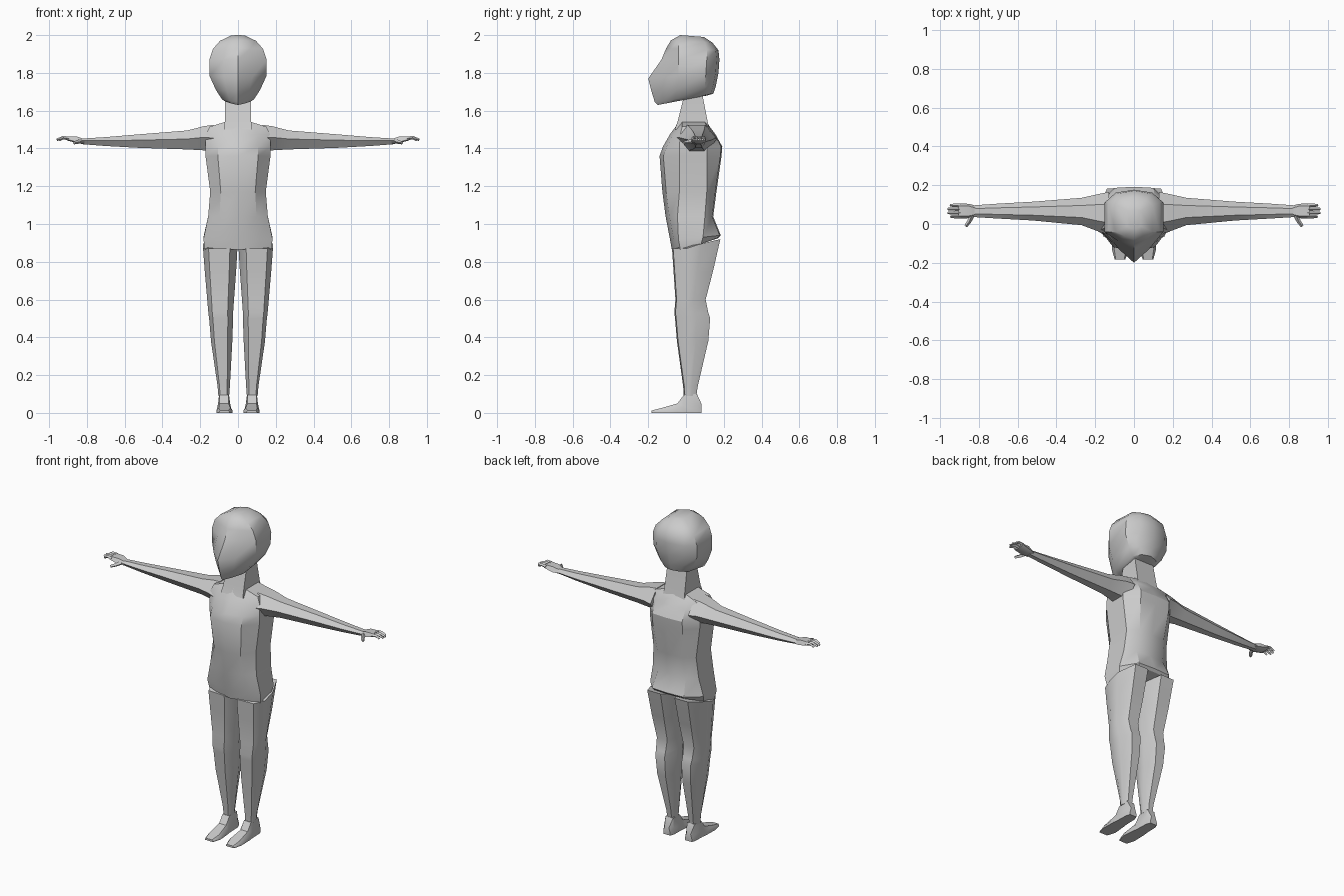
import bpy, bmesh
from mathutils import Vector

grey = bpy.data.materials.new("light grey")
grey.diffuse_color = (0.6, 0.6, 0.6, 1)


def loft(name, rings, mirror=False, angle=32):
    """Skin a list of equal-length point rings and cap both ends."""
    bm = bmesh.new()
    loops = [[bm.verts.new(p) for p in ring] for ring in rings]
    n = len(loops[0])
    for a, b in zip(loops, loops[1:]):
        for i in range(n):
            j = (i + 1) % n
            bm.faces.new((a[i], a[j], b[j], b[i]))
    bm.faces.new(loops[0])
    bm.faces.new(loops[-1])
    if mirror:
        geo = bm.verts[:] + bm.edges[:] + bm.faces[:]
        copy = bmesh.ops.duplicate(bm, geom=geo)["geom"]
        for v in copy:
            if isinstance(v, bmesh.types.BMVert):
                v.co.x *= -1
    bmesh.ops.recalc_face_normals(bm, faces=bm.faces[:])
    mesh = bpy.data.meshes.new(name)
    bm.to_mesh(mesh)
    bm.free()
    mesh.materials.append(grey)
    ob = bpy.data.objects.new(name, mesh)
    bpy.context.collection.objects.link(ob)
    bpy.ops.object.select_all(action='DESELECT')
    ob.select_set(True)
    bpy.context.view_layer.objects.active = ob
    bpy.ops.object.shade_smooth_by_angle(angle=angle * 3.14159 / 180)
    return ob


def symmetric(half):
    """Close a half outline that starts and ends on x = 0."""
    return half + [(-x, y, z) for x, y, z in half[-2:0:-1]]


# Head: pointed face, flat sides, rounded back
# zf, zb, front y, back y, half width, side front y, side back y
head = [
    (1.63, 1.68, -0.150, 0.110, 0.065, -0.06, 0.07),
    (1.645, 1.69, -0.165, 0.145, 0.085, -0.06, 0.09),
    (1.70, 1.73, -0.182, 0.158, 0.118, -0.05, 0.10),
    (1.77, 1.80, -0.200, 0.172, 0.150, -0.04, 0.105),
    (1.87, 1.87, -0.130, 0.177, 0.152, -0.04, 0.11),
    (1.93, 1.92, -0.105, 0.172, 0.132, -0.04, 0.11),
    (1.972, 1.96, -0.080, 0.140, 0.095, -0.04, 0.10),
    (2.0, 1.99, -0.030, 0.095, 0.035, -0.01, 0.07),
]
rings = []
for zf, zb, f, b, w, sf, sb in head:
    def zz(y, zf=zf, zb=zb, f=f, b=b):
        return zf + (zb - zf) * (y - f) / (b - f)
    half = [(0, f), (0.50 * w, f + 0.42 * (sf - f)), (w, sf), (w, sb),
            (0.62 * w, b - 0.015), (0, b)]
    rings.append(symmetric([(x, y, zz(y)) for x, y in half]))
loft("head", rings, angle=40)

# Neck
loft("neck", [[(-w, f, z), (w, f, z), (w, b, z), (-w, b, z)]
              for z, w, f, b in [(1.50, 0.075, -0.06, 0.125), (1.54, 0.07, -0.045, 0.115),
                                 (1.72, 0.066, 0.0, 0.08)]])

# Torso: keeled front, flat flanks
# z, half width, front y, back y, side front y, side back y, back edge drop
torso = [
    (0.865, 0.175, -0.075, 0.175, -0.03, 0.08, 0.06),
    (0.92, 0.183, -0.085, 0.188, -0.04, 0.09, 0.02),
    (1.04, 0.158, -0.108, 0.148, -0.045, 0.10, 0.0),
    (1.17, 0.147, -0.125, 0.165, -0.035, 0.11, 0.0),
    (1.36, 0.172, -0.140, 0.192, -0.035, 0.11, 0.0),
    (1.41, 0.172, -0.122, 0.196, -0.035, 0.11, 0.0),
    (1.475, 0.17, -0.085, 0.160, -0.03, 0.11, 0.0),
    (1.515, 0.15, -0.055, 0.130, -0.02, 0.11, 0.0),
    (1.54, 0.07, -0.045, 0.115, -0.02, 0.10, 0.0),
]
loft("torso", [symmetric([(0, f, z), (0.62 * w, f + 0.02, z), (w, sf, z),
                          (w, sb, z + d / 2), (0.6 * w, b - 0.01, z + d), (0, b - 0.004, z + d)])
               for z, w, f, b, sf, sb, d in torso])

# Legs: broad front and back panels, narrow side strips
# z, inner x, outer x, front y, back y
legs = [
    (0.09, 0.047, 0.104, -0.012, 0.055),
    (0.14, 0.043, 0.108, -0.015, 0.062),
    (0.38, 0.030, 0.143, -0.048, 0.118),
    (0.50, 0.026, 0.153, -0.058, 0.128),
    (0.53, 0.026, 0.157, -0.062, 0.118),
    (0.60, 0.021, 0.163, -0.056, 0.104),
    (0.75, 0.010, 0.176, -0.066, 0.143),
    (0.87, 0.003, 0.185, -0.074, 0.182),
]
rings = []
for z, a, b, f, k in legs:
    w, s = b - a, 0.30 * (k - f)
    lift = 0.05 if z > 0.8 else 0
    rings.append([(a + 0.22 * w, f, z), (b - 0.16 * w, f + 0.006, z),
                  (b, f + s, z), (b, f + 2 * s, z + lift / 2), (b - 0.25 * w, k, z + lift),
                  (a + 0.25 * w, k, z + lift), (a, f + 2 * s, z + lift / 2), (a, f + s, z)])
loft("legs", rings, mirror=True)

# Feet: heel to toe; y, inner x, outer x, top z, top inset
feet = [(0.083, 0.052, 0.098, 0.045, 0.008), (0.058, 0.042, 0.106, 0.10, 0.006),
        (-0.012, 0.040, 0.108, 0.095, 0.010), (-0.045, 0.036, 0.112, 0.05, 0.014),
        (-0.13, 0.028, 0.114, 0.026, 0.012), (-0.183, 0.045, 0.10, 0.012, 0.006)]
loft("feet", [[(a, y, 0), (b, y, 0), (b, y, 0.4 * t), (b - i, y, t), (a + i, y, t), (a, y, 0.4 * t)]
              for y, a, b, t, i in feet], mirror=True)

# Arms: six-sided taper; x, front y, back y, bottom z, top z
arms = [(0.13, -0.055, 0.165, 1.375, 1.525), (0.18, -0.04, 0.155, 1.39, 1.518),
        (0.27, -0.006, 0.135, 1.395, 1.495), (0.52, 0.018, 0.115, 1.403, 1.475),
        (0.70, 0.028, 0.105, 1.413, 1.46), (0.83, 0.036, 0.096, 1.423, 1.452)]
loft("arms", [[(x, f, (lo + hi) / 2 + 0.005), (x, f + 0.3 * (b - f), lo), (x, f + 0.7 * (b - f), lo),
               (x, b, (lo + hi) / 2), (x, f + 0.72 * (b - f), hi), (x, f + 0.28 * (b - f), hi)]
              for x, f, b, lo, hi in arms], mirror=True)

# Palms
palm = [(0.815, 0.038, 0.094, 1.425, 1.45), (0.85, 0.030, 0.104, 1.428, 1.462),
        (0.905, 0.028, 0.106, 1.442, 1.463)]
loft("palms", [[(x, f, lo + 0.006), (x, f + 0.015, lo), (x, b - 0.015, lo), (x, b, lo + 0.006),
                (x, b - 0.012, hi), (x, f + 0.012, hi)] for x, f, b, lo, hi in palm], mirror=True)


def digit(name, path, r):
    """Thin four-sided finger along a path."""
    rings = []
    for i, p in enumerate(path):
        p = Vector(p)
        d = Vector(path[min(i + 1, len(path) - 1)]) - Vector(path[max(i - 1, 0)])
        side = d.cross(Vector((0, 0, 1))).normalized()
        up = side.cross(d).normalized()
        q = r * (1 - 0.18 * i)
        rings.append([p + side * q, p + up * q, p - side * q, p - up * q])
    loft(name, rings, mirror=True)


# Fingers and thumbs
for i, tip in enumerate((0.945, 0.96, 0.96, 0.948)):
    y = 0.038 + i * 0.0195
    digit(f"finger_{i + 1}", [(0.895, y, 1.453), (0.925, y, 1.457), (tip, y, 1.446)], 0.0105)
digit("thumb", [(0.835, 0.045, 1.440), (0.85, 0.012, 1.434), (0.868, -0.012, 1.430)], 0.013)
